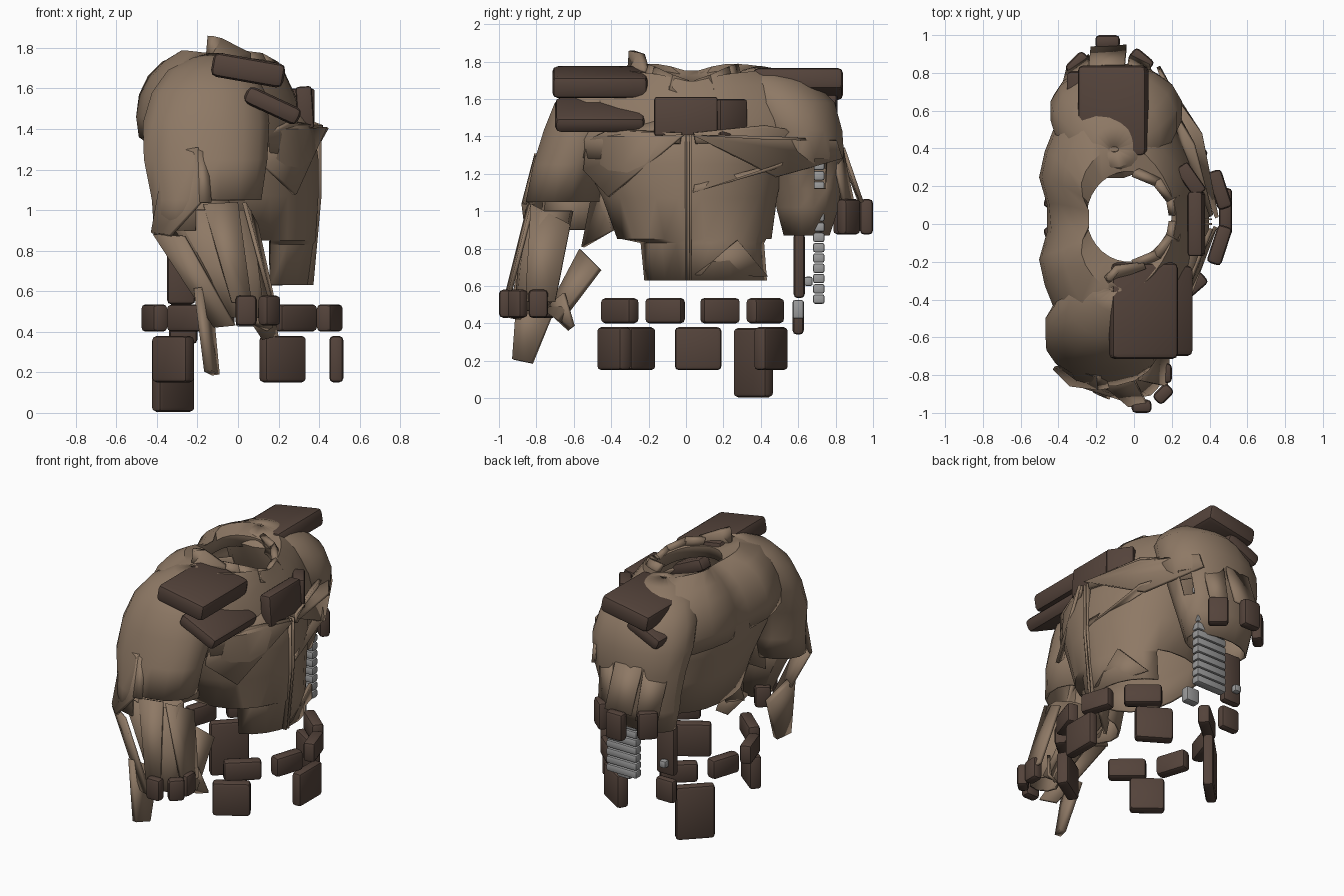
import bpy, bmesh, math
from mathutils import Vector


def material(name, rgb):
    m = bpy.data.materials.new(name)
    m.diffuse_color = (*rgb, 1)
    return m


TAN = material("tan cloth", (0.27, 0.19, 0.13))
DARK = material("dark leather", (0.088, 0.056, 0.043))
GREY = material("grey metal", (0.33, 0.33, 0.33))


def make(name, bm, mat, smooth=35):
    bmesh.ops.recalc_face_normals(bm, faces=bm.faces)
    me = bpy.data.meshes.new(name)
    bm.to_mesh(me)
    bm.free()
    ob = bpy.data.objects.new(name, me)
    bpy.context.collection.objects.link(ob)
    me.materials.append(mat)
    bpy.ops.object.select_all(action='DESELECT')
    ob.select_set(True)
    bpy.context.view_layer.objects.active = ob
    bpy.ops.object.shade_smooth_by_angle(angle=math.radians(smooth))
    return ob


def thicken(ob, t):
    mod = ob.modifiers.new("thickness", 'SOLIDIFY')
    mod.thickness = t
    mod.offset = -1


def box(name, pos, size, rot=(0, 0, 0), mat=DARK, bevel=0.022):
    bm = bmesh.new()
    bmesh.ops.create_cube(bm, size=1)
    bmesh.ops.scale(bm, vec=size, verts=bm.verts)
    bmesh.ops.bevel(bm, geom=bm.edges[:], offset=bevel, segments=2, profile=0.5, affect='EDGES')
    ob = make(name, bm, mat, 40)
    ob.location = pos
    ob.rotation_euler = [math.radians(a) for a in rot]
    return ob


def loft(name, rings, sides=20, front=2.0, back=2.0, tilt=0.0, pinch=0.0, trim=None):
    """rings: (z, x min, x max, y min, y max), joined from bottom to top"""
    bm = bmesh.new()
    loops = []
    for z, x0, x1, y0, y1 in rings:
        loop = []
        for i in range(sides):
            a = math.tau * (i + 0.5) / sides
            c, s = math.cos(a), math.sin(a)
            e = 2 / (front if c > 0 else back)
            x = (x0 + x1) / 2 + (x1 - x0) / 2 * math.copysign(abs(c) ** e, c)
            y = (y0 + y1) / 2 + (y1 - y0) / 2 * math.copysign(abs(s) ** e, s)
            dip = pinch * math.exp(-((y - 0.03) / 0.12) ** 2)
            if c < 0 and x0 < -0.3:
                x += dip
            loop.append(bm.verts.new((x, y, z - tilt * (x + 0.15) - 0.4 * dip)))
        loops.append(loop)
    for a, b in zip(loops, loops[1:]):
        for i in range(sides):
            j = (i + 1) % sides
            bm.faces.new((a[i], a[j], b[j], b[i]))
    bmesh.ops.recalc_face_normals(bm, faces=bm.faces)
    if trim:
        cut = [f for f in bm.faces if trim(f.calc_center_median())]
        bmesh.ops.delete(bm, geom=cut, context='FACES')
    ob = make(name, bm, TAN, 32)
    thicken(ob, 0.015)
    return ob


def flap(name, pts, t=0.02):
    """flat torn cloth panel, fanned from its first point"""
    bm = bmesh.new()
    vs = [bm.verts.new(p) for p in pts]
    for i in range(1, len(vs) - 1):
        bm.faces.new((vs[0], vs[i], vs[i + 1]))
    ob = make(name, bm, TAN, 20)
    thicken(ob, t)
    return ob


# coat body, with the skirt kept only at the front
loft("coat_body", [(0.63, -0.28, 0.36, -0.25, 0.46), (0.83, -0.34, 0.385, -0.27, 0.445),
                   (0.85, -0.34, 0.385, -0.37, 0.46),
                   (1.07, -0.39, 0.40, -0.45, 0.49), (1.25, -0.45, 0.40, -0.54, 0.53),
                   (1.40, -0.46, 0.38, -0.56, 0.56), (1.50, -0.44, 0.31, -0.45, 0.48)],
     24, 2.0, 2.4, trim=lambda c: c.z < 0.845 and c.x < 0.12)
# yoke over both shoulders, turning in at the neck hole
loft("coat_yoke", [(1.32, -0.51, 0.34, -0.72, 0.76), (1.42, -0.525, 0.36, -0.72, 0.78),
                   (1.53, -0.51, 0.335, -0.68, 0.76), (1.63, -0.465, 0.295, -0.63, 0.71),
                   (1.71, -0.40, 0.255, -0.54, 0.61), (1.775, -0.32, 0.225, -0.36, 0.42),
                   (1.75, -0.25, 0.20, -0.20, 0.28), (1.67, -0.255, 0.205, -0.205, 0.285)],
     32, 1.65, 2.0, tilt=0.12, pinch=0.09)
# upper sleeves rounding into the shoulders
loft("long_sleeve_upper", [(0.90, -0.42, 0.10, -0.87, -0.50), (1.05, -0.43, 0.12, -0.86, -0.46),
                           (1.25, -0.47, 0.15, -0.82, -0.44), (1.43, -0.475, 0.16, -0.765, -0.32),
                           (1.58, -0.43, 0.14, -0.705, -0.26), (1.69, -0.35, 0.08, -0.60, -0.20),
                           (1.755, -0.22, 0.0, -0.46, -0.26), (1.775, -0.13, -0.08, -0.36, -0.33)],
     16, 2.2, 2.0, trim=lambda c: c.z < 1.0 and c.x > -0.2)
loft("short_sleeve", [(0.87, -0.36, 0.10, 0.52, 0.77), (1.02, -0.39, 0.14, 0.48, 0.82),
                      (1.12, -0.40, 0.18, 0.47, 0.83), (1.28, -0.43, 0.23, 0.44, 0.85),
                      (1.43, -0.45, 0.26, 0.36, 0.84), (1.58, -0.43, 0.23, 0.28, 0.80),
                      (1.69, -0.35, 0.14, 0.24, 0.69), (1.755, -0.22, 0.02, 0.30, 0.52),
                      (1.775, -0.13, -0.08, 0.38, 0.41)],
     16, 2.1, 2.0, trim=lambda c: 1.12 < c.z < 1.28 and c.x > 0.05 and 0.66 < c.y < 0.78)
# forearm sleeve with torn panels
loft("long_sleeve_forearm", [(0.47, -0.06, 0.14, -0.92, -0.74), (0.72, -0.20, 0.11, -0.90, -0.66),
                             (1.0, -0.37, 0.08, -0.86, -0.60)], 9)
flap("forearm_panel_back", [(-0.42, -0.78, 0.88), (-0.27, -0.87, 0.87), (-0.02, -0.95, 0.43), (-0.12, -0.90, 0.42)])
flap("forearm_panel_side", [(-0.17, -0.85, 1.03), (0.0, -0.83, 1.04), (0.07, -0.96, 0.53), (-0.03, -0.97, 0.55)])
flap("forearm_panel_front", [(0.04, -0.83, 1.04), (0.10, -0.62, 0.93), (0.19, -0.70, 0.52), (0.18, -0.86, 0.52)])
flap("forearm_panel_inner", [(0.05, -0.57, 0.80), (0.15, -0.47, 0.70), (0.17, -0.69, 0.42), (0.08, -0.75, 0.46)], 0.04)
flap("forearm_rag_inner", [(0.05, -0.76, 0.48), (0.16, -0.66, 0.56), (0.20, -0.61, 0.38), (0.12, -0.63, 0.36)])
flap("hanging_rag", [(-0.18, -0.90, 0.62), (-0.12, -0.70, 0.50), (-0.09, -0.83, 0.19), (-0.13, -0.93, 0.21)], 0.04)
flap("sleeve_panel_outer", [(-0.43, -0.77, 0.89), (-0.36, -0.76, 1.28), (-0.20, -0.81, 1.31), (-0.19, -0.88, 1.04), (-0.34, -0.86, 0.88)])
flap("sleeve_panel_edge", [(-0.20, -0.81, 1.30), (-0.15, -0.80, 1.28), (-0.13, -0.87, 1.04), (-0.19, -0.88, 1.04)])
flap("sleeve_panel_inner", [(-0.25, -0.50, 1.12), (0.0, -0.45, 1.15), (-0.02, -0.40, 0.90), (-0.22, -0.56, 0.81)])
# short sleeve's torn strips
flap("short_sleeve_strip_outer", [(-0.24, 0.83, 1.34), (-0.05, 0.85, 1.34), (-0.04, 0.95, 1.05), (-0.23, 0.94, 1.05)])
flap("short_sleeve_strip_front", [(-0.03, 0.84, 1.34), (0.10, 0.80, 1.30), (0.08, 0.85, 1.05), (-0.02, 0.90, 1.05)])
flap("short_sleeve_strip_back", [(-0.38, 0.74, 1.28), (-0.25, 0.82, 1.33), (-0.24, 0.90, 1.0), (-0.36, 0.82, 1.0)])

# lapels and skirt points
flap("lapel_left", [(0.44, -0.02, 1.41), (0.16, -0.53, 1.39), (0.14, -0.55, 1.22), (0.29, -0.42, 1.08)])
flap("lapel_left_upper", [(0.40, -0.02, 1.42), (0.25, -0.40, 1.44), (0.10, -0.58, 1.36), (0.40, -0.03, 1.36)])
flap("lapel_right", [(0.43, 0.03, 1.41), (0.36, 0.48, 1.40), (0.13, 0.80, 1.38), (0.12, 0.83, 1.28), (0.31, 0.48, 1.18)])
flap("lapel_right_upper", [(0.40, 0.04, 1.42), (0.31, 0.42, 1.46), (0.12, 0.76, 1.40), (0.40, 0.05, 1.36)])
flap("lapel_right_lower", [(0.41, 0.04, 1.10), (0.34, 0.46, 1.24), (0.24, 0.57, 1.28), (0.41, 0.05, 1.14)])
flap("skirt_point_right", [(0.37, 0.28, 0.84), (0.37, 0.05, 0.66), (0.26, 0.44, 0.65)])
# raised front seam
for y in (0.005, 0.03):
    flap("front_seam", [(0.37, y, 1.41), (0.412, y, 1.41), (0.412, y, 1.07), (0.372, y, 0.63), (0.33, y, 0.63)], 0.01)
# collar pieces around the neck
flap("collar_left_tip", [(-0.16, -0.28, 1.74), (-0.15, -0.28, 1.86), (-0.10, -0.22, 1.84), (0.05, -0.20, 1.77), (0.05, -0.20, 1.72)], 0.04)
for side, s in (("left", -1), ("right", 1)):
    path = [(0.0, 0.25, 1.79), (0.12, 0.20, 1.775), (0.20, 0.10, 1.73), (0.215, 0.015, 1.70)]
    for i, (a, b) in enumerate(zip(path, path[1:])):
        a, b = (Vector((p[0], 0.03 + p[1] * s, p[2])) for p in (a, b))
        drop = Vector((0.04, 0.02 * s, -0.08))
        flap(f"collar_{side}_{i + 1}", [a, b, b + drop, a + drop], 0.035)

# shoulder pads
box("shoulder_pad_left_top", (0.05, -0.46, 1.69), (0.36, 0.51, 0.12), (0, 10, 0), bevel=0.03)
box("shoulder_pad_left_low", (0.17, -0.46, 1.515), (0.29, 0.48, 0.09), (0, 25, 0), bevel=0.03)
box("shoulder_pad_right_top", (-0.11, 0.60, 1.68), (0.37, 0.48, 0.12), (0, -10, 0), bevel=0.03)
box("shoulder_pad_right_low", (-0.23, 0.63, 1.56), (0.26, 0.36, 0.09), (0, -25, 0), bevel=0.03)
# chest pouches
box("chest_pouch", (0.33, 0.0, 1.505), (0.08, 0.34, 0.21), (0, -4, 0), bevel=0.015)
box("chest_pouch_side", (0.30, 0.235, 1.50), (0.08, 0.18, 0.20), (0, 0, 35), bevel=0.015)

# belt blocks in a ring
for i, a in enumerate((18, 55, 125, 162, 198, 235, 305, 342)):
    r = math.radians(a)
    side = a in (55, 125, 235, 305)
    box(f"belt_block_{i + 1}", (0.02 + 0.455 * math.cos(r), 0.035 + 0.475 * math.sin(r), 0.468),
        (0.08, 0.24 if side else 0.21, 0.135), (0, 0, a - 6 * math.sin(2 * r) if side else a))
# hanging belt pouches: position, size, turn
pouches = [((0.485, 0.065, 0.265), (0.07, 0.25, 0.23), 0),
           ((0.22, -0.385, 0.265), (0.08, 0.24, 0.23), -58),
           ((0.22, 0.455, 0.265), (0.08, 0.24, 0.23), 58),
           ((-0.32, -0.255, 0.265), (0.08, 0.22, 0.23), 52),
           ((-0.32, 0.36, 0.19), (0.07, 0.25, 0.37), -45)]
for i, (pos, size, turn) in enumerate(pouches):
    box(f"belt_pouch_{i + 1}", pos, size, (0, 0, turn))

# wrist cuff blocks
left_cuff = [(0.04, -0.965, -90), (0.155, -0.90, -45), (0.165, -0.79, 0), (-0.07, -0.74, 130)]
for i, (x, y, a) in enumerate(left_cuff):
    box(f"left_cuff_block_{i + 1}", (x, y, 0.505), (0.07, 0.105, 0.15), (0, 0, a))
right_cuff = [(0.04, 0.87, 50), (-0.14, 0.965, 90), (-0.30, 0.85, 135)]
for i, (x, y, a) in enumerate(right_cuff):
    box(f"right_cuff_block_{i + 1}", (x, y, 0.97), (0.07, 0.13, 0.19), (0, 0, a))

# ribbed metal arm
for i in range(14):
    box(f"arm_rib_{i + 1}", (-0.02, 0.71, 0.53 + 0.055 * i), (0.23, 0.06, 0.05), mat=GREY, bevel=0.01)
# hanging strap with metal fittings
box("strap_upper", (-0.28, 0.605, 0.71), (0.14, 0.06, 0.35))
box("strap_lower", (-0.27, 0.60, 0.42), (0.14, 0.06, 0.16))
box("strap_knob", (-0.29, 0.655, 0.625), (0.05, 0.045, 0.05), mat=GREY, bevel=0.012)
box("strap_buckle", (0.04, 0.60, 0.475), (0.10, 0.06, 0.10), mat=GREY, bevel=0.012)
